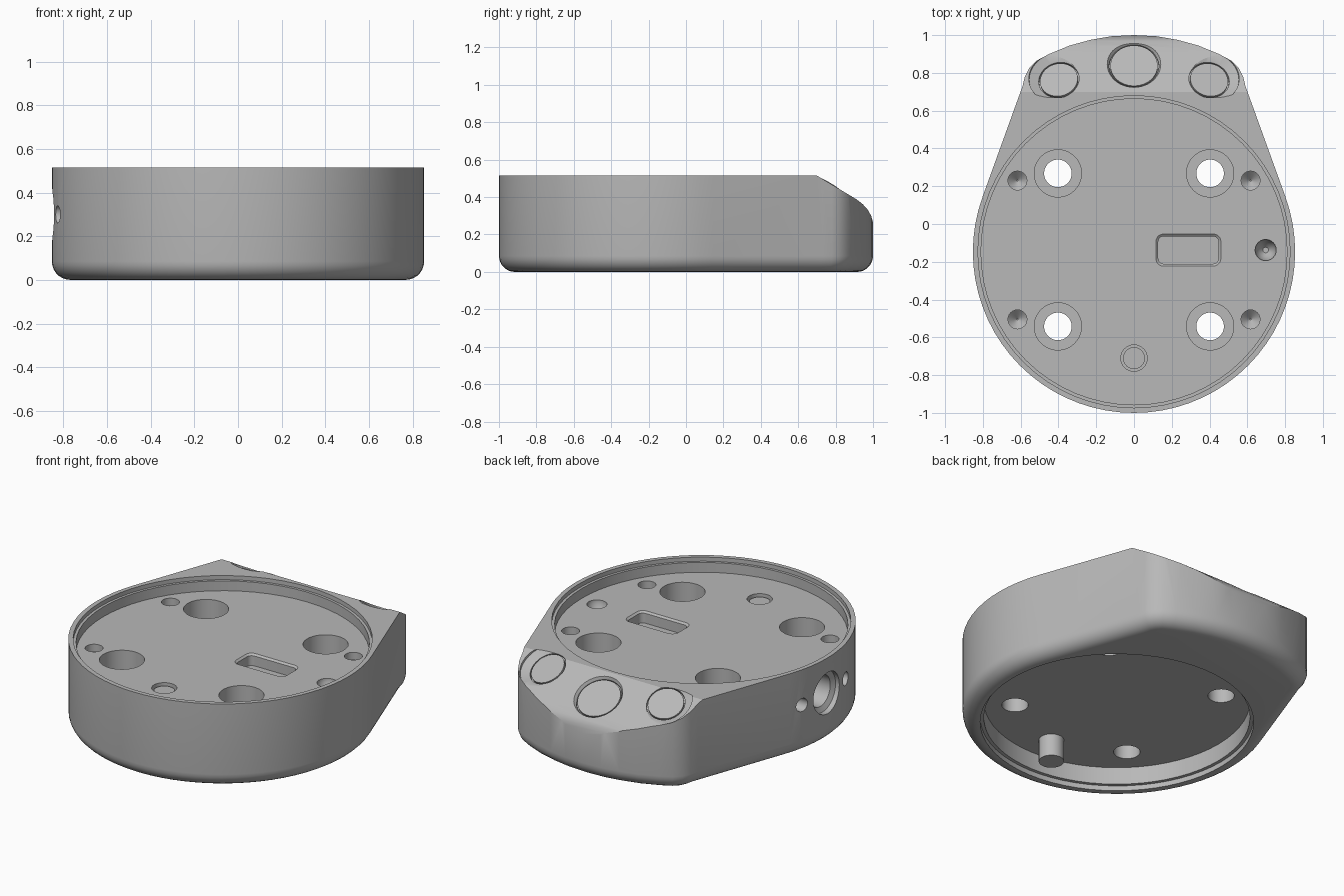
import bpy, bmesh, math
from mathutils import Vector

if "Cube" in bpy.data.objects:
    bpy.data.objects.remove(bpy.data.objects["Cube"], do_unlink=True)

CY = -0.147      # centre of the round housing
R = 0.853
TOP = 0.515
FLOOR = 0.43     # floor of the upper recess
FILLET = 0.085

grey = bpy.data.materials.new("plain grey")
grey.use_nodes = True
GREY = (0.48, 0.48, 0.48, 1)
grey.diffuse_color = GREY
grey.node_tree.nodes["Principled BSDF"].inputs["Base Color"].default_value = GREY


def make_object(name, bm):
    bmesh.ops.recalc_face_normals(bm, faces=bm.faces[:])
    mesh = bpy.data.meshes.new(name)
    bm.to_mesh(mesh)
    bm.free()
    mesh.materials.append(grey)
    obj = bpy.data.objects.new(name, mesh)
    bpy.context.collection.objects.link(obj)
    return obj


def loft(name, rings):
    """Closed solid through equally long rings of points."""
    bm = bmesh.new()
    loops = [[bm.verts.new(p) for p in ring] for ring in rings]
    n = len(loops[0])
    for a, b in zip(loops, loops[1:]):
        for i in range(n):
            j = (i + 1) % n
            bm.faces.new((a[i], a[j], b[j], b[i]))
    bm.faces.new(loops[0][::-1])
    bm.faces.new(loops[-1])
    return make_object(name, bm)


def lathe(name, profile, loc, axis=(0, 0, 1), n=48):
    """Solid of revolution; profile holds (radius, height) pairs."""
    turn = Vector(axis).to_track_quat('Z', 'Y')
    rings = []
    for r, h in profile:
        rings.append([Vector(loc) + turn @ Vector((r * math.cos(math.tau * i / n),
                                                   r * math.sin(math.tau * i / n), h))
                      for i in range(n)])
    return loft(name, rings)


def select_only(obj):
    bpy.ops.object.select_all(action='DESELECT')
    obj.select_set(True)
    bpy.context.view_layer.objects.active = obj


def cut(target, cutter):
    cutter.hide_render = True
    mod = target.modifiers.new("cut", 'BOOLEAN')
    mod.operation = 'DIFFERENCE'
    mod.solver = 'EXACT'
    mod.object = cutter
    select_only(target)
    bpy.ops.object.modifier_apply(modifier=mod.name)
    bpy.data.objects.remove(cutter, do_unlink=True)


def smooth(obj, angle=30):
    select_only(obj)
    bpy.ops.object.shade_smooth_by_angle(angle=math.radians(angle))


# Housing outline: round front, straight tapering sides, bowed back
half = [(R * math.cos(math.radians(a)), CY + R * math.sin(math.radians(a)))
        for a in range(-85, 21, 5)]
half += [(0.59, 0.73), (0.578, 0.78), (0.555, 0.825), (0.515, 0.865),
         (0.45, 0.9), (0.34, 0.945), (0.23, 0.975), (0.12, 0.994)]
outline = [(0, CY - R)] + half + [(0, 1)] + [(-x, y) for x, y in reversed(half)]


def inset(points, d):
    out = []
    for i, p in enumerate(points):
        q, s = Vector(points[i - 1]), Vector(points[(i + 1) % len(points)])
        t = (s - q).normalized()
        out.append(Vector(p) + d * Vector((-t.y, t.x)))
    return out


# Lower edge is a quarter-round
rings = []
for k in range(8):
    a = math.radians(90 * k / 7)
    z = FILLET * (1 - math.cos(a))
    rings.append([(p.x, p.y, z) for p in inset(outline, FILLET * (1 - math.sin(a)))])
rings.append([(x, y, TOP) for x, y in outline])
body = loft("housing", rings)

# Sloped, rounded shoulder at the back
shoulder = [(0.7, TOP), (0.91, 0.389), (0.945, 0.362), (0.97, 0.335), (0.99, 0.3),
            (1.001, 0.26), (1.2, 0.26), (1.2, 0.7), (0.7, 0.7)]
cut(body, loft("shoulder_cutter", [[(x, y, z) for y, z in shoulder] for x in (-1, 1)]))

# Upper recess with a narrow ledge, and lower recess with a lip
cut(body, lathe("upper_recess_cutter",
                [(0.81, FLOOR), (0.81, 0.49), (0.826, 0.49), (0.826, 0.7)],
                (0, CY, 0), n=64))
cut(body, lathe("lower_recess_cutter",
                [(0.755, -0.1), (0.755, 0.03), (0.735, 0.03), (0.735, 0.135)],
                (0, CY, 0), n=64))

# Counterbored through holes and small conical pits
for sx in (-1, 1):
    for y in (0.268, -0.542):
        cut(body, lathe("screw_hole_cutter",
                        [(0.073, 0.05), (0.073, 0.25), (0.125, 0.25), (0.125, 0.6)],
                        (sx * 0.403, y, 0)))
    for y in (0.23, -0.505):
        cut(body, lathe("pit_cutter", [(0.004, 0.34), (0.05, 0.385), (0.05, 0.6)],
                        (sx * 0.617, y, 0), n=24))
cut(body, lathe("side_pit_cutter", [(0.015, 0.35), (0.035, 0.37), (0.056, 0.41), (0.056, 0.6)],
                (0.697, -0.138, 0), n=24))

# Hole around the locating pin
cut(body, lathe("pin_hole_cutter", [(0.07, 0.36), (0.07, 0.6)], (0, -0.71, 0), n=32))

# Rounded slot with a bevelled rim


def slot_ring(w, h, r, z):
    pts = []
    for k, (sx, sy) in enumerate([(1, 1), (-1, 1), (-1, -1), (1, -1)]):
        for j in range(6):
            a = math.radians(90 * k + 18 * j)
            pts.append((0.288 + sx * (w - r) + r * math.cos(a),
                        -0.138 + sy * (h - r) + r * math.sin(a), z))
    return pts


cut(body, loft("slot_cutter", [slot_ring(0.16, 0.073, 0.03, 0.36),
                               slot_ring(0.16, 0.073, 0.03, FLOOR - 0.01),
                               slot_ring(0.172, 0.085, 0.04, FLOOR),
                               slot_ring(0.172, 0.085, 0.04, 0.6)]))

# Socket in the right side, flanked by two screw holes
cut(body, lathe("socket_cutter",
                [(0.095, -0.2), (0.095, -0.05), (0.125, -0.035), (0.125, 0.2)],
                (-R, CY, 0.3), (-1, 0, 0)))
for s in (-1, 1):
    cut(body, lathe("socket_screw_cutter", [(0.04, -0.1), (0.04, 0.2)],
                    (-0.83, CY + s * 0.21, 0.3), (-1, 0, 0), n=24))

# Dished button seats on the shoulder, each with a thin cap
buttons = [("centre_button", 0, 0.845, 0.132, 0.15, 0),
           ("left_button", 0.4, 0.77, 0.108, 0.155, 0.16),
           ("right_button", -0.4, 0.77, 0.108, 0.155, -0.16)]
for name, x, y, r, flare, lean in buttons:
    loc = (x, y, TOP - (y - 0.7) * 0.6)
    axis = (lean, 0.515, 0.857)
    cut(body, lathe(name + "_cutter",
                    [(r, -0.03), (r, -0.014), (flare, 0.012), (flare, 0.2)], loc, axis))
    smooth(lathe(name, [(r - 0.007, -0.035), (r - 0.007, -0.013)], loc, axis))

smooth(body)

# Locating pin running through to the underside
smooth(lathe("locating_pin", [(0.07, 0), (0.07, 0.2), (0.058, 0.2), (0.058, 0.415)],
             (0, -0.71, 0), n=32))
